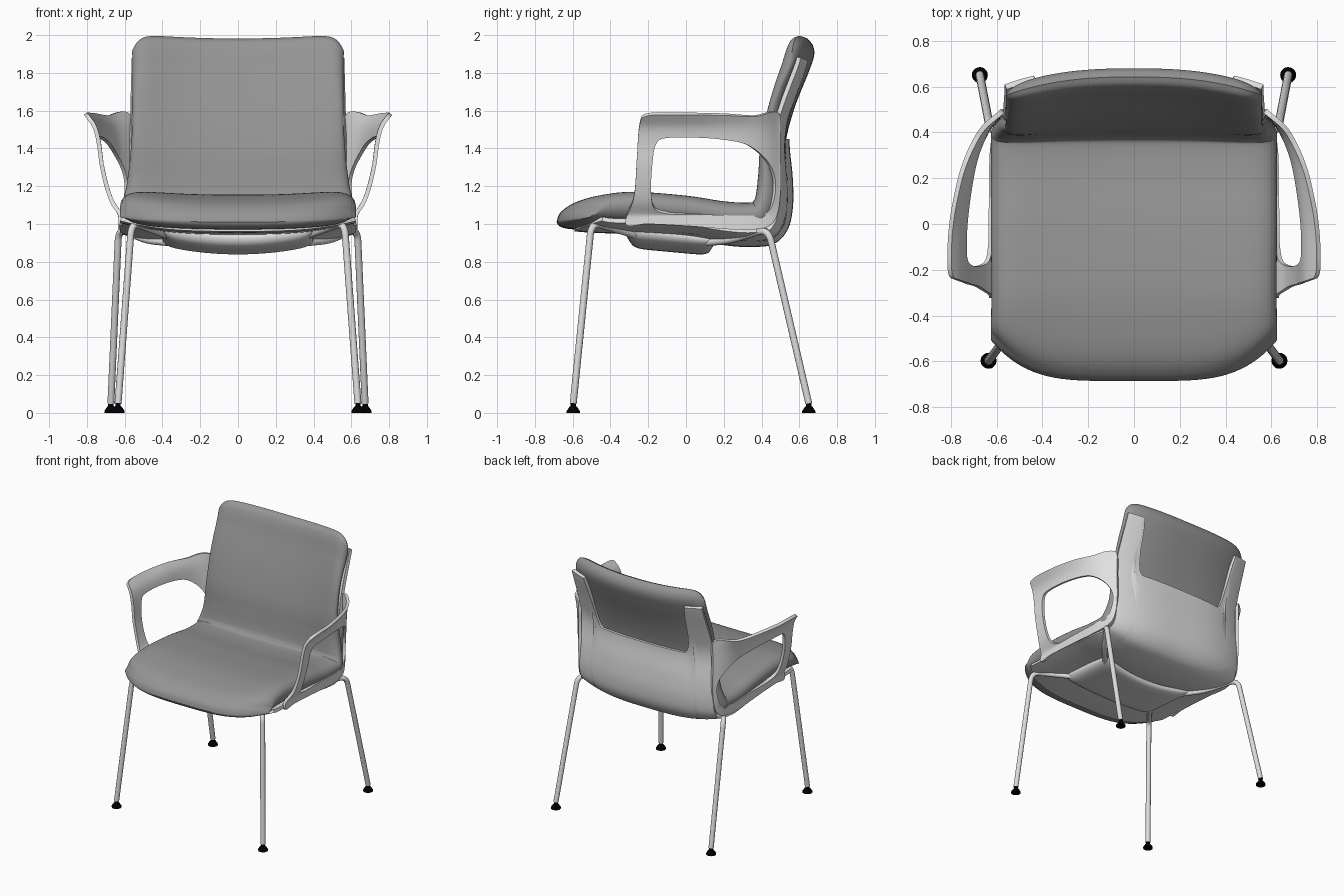
import bpy, bmesh, math
from mathutils import Vector

old = bpy.data.objects.get("Cube")
if old:
    bpy.data.objects.remove(old, do_unlink=True)


def material(name, v):
    m = bpy.data.materials.new(name)
    m.use_nodes = True
    m.diffuse_color = (v, v, v, 1)
    bsdf = next(n for n in m.node_tree.nodes if n.type == 'BSDF_PRINCIPLED')
    bsdf.inputs["Base Color"].default_value = (v, v, v, 1)
    return m


FABRIC = material("grey fabric", 0.3)
PLASTIC = material("light grey plastic", 0.75)
METAL = material("pale metal", 0.72)
RUBBER = material("black rubber", 0.0)


def spline(pts, per, closed=False):
    """Catmull-Rom through tuples of any size."""
    n, out = len(pts), []
    for i in range(n if closed else n - 1):
        q = [pts[(i + k) % n] if closed else pts[min(max(i + k, 0), n - 1)] for k in (-1, 0, 1, 2)]
        for s in range(per):
            t = s / per
            out.append(tuple(b + 0.5 * t * (c - a + t * (2 * a - 5 * b + 4 * c - d + t * (3 * (b - c) + d - a)))
                             for a, b, c, d in zip(*q)))
    return out if closed else out + [pts[-1]]


def ramp(x, table):
    """Smooth lookup (cubic between table entries)."""
    if x <= table[0][0]:
        return table[0][1]
    if x >= table[-1][0]:
        return table[-1][1]
    i = next(k for k in range(len(table) - 1) if x <= table[k + 1][0])

    def slope(k):
        (a, p), (b, q) = table[max(k - 1, 0)], table[min(k + 1, len(table) - 1)]
        return (q - p) / (b - a)
    (a, p), (b, q) = table[i], table[i + 1]
    h, t = b - a, (x - a) / (b - a)
    return (p + (q - p) * t * t * (3 - 2 * t)
            + h * t * (1 - t) * (slope(i) * (1 - t) - slope(i + 1) * t))


def finish(ob, mat, angle=40):
    ob.data.materials.clear()
    ob.data.materials.append(mat)
    bpy.ops.object.select_all(action='DESELECT')
    ob.select_set(True)
    bpy.context.view_layer.objects.active = ob
    bpy.ops.object.shade_smooth_by_angle(angle=math.radians(angle))


def grid(name, rows, mat, wrap_row=False, wrap_col=False, thick=0):
    """Skin a list of point rows; optionally give the sheet a thickness."""
    bm = bmesh.new()
    vs = [[bm.verts.new(p) for p in r] for r in rows]
    n, m = len(vs), len(vs[0])
    for i in range(n if wrap_col else n - 1):
        for j in range(m if wrap_row else m - 1):
            a, b = vs[i], vs[(i + 1) % n]
            bm.faces.new((a[j], a[(j + 1) % m], b[(j + 1) % m], b[j]))
    bmesh.ops.remove_doubles(bm, verts=bm.verts, dist=0.0005)
    bmesh.ops.recalc_face_normals(bm, faces=bm.faces)
    me = bpy.data.meshes.new(name)
    bm.to_mesh(me)
    bm.free()
    ob = bpy.data.objects.new(name, me)
    bpy.context.collection.objects.link(ob)
    finish(ob, mat)
    if thick:
        mod = ob.modifiers.new("thickness", 'SOLIDIFY')
        mod.thickness, mod.offset = thick, 0
        bpy.ops.object.modifier_apply(modifier=mod.name)
        finish(ob, mat)


def normals(path):
    out = []
    for i in range(len(path)):
        a, b = path[max(i - 1, 0)], path[min(i + 1, len(path) - 1)]
        d = Vector((b[0] - a[0], b[1] - a[1])).normalized()
        out.append((-d.y, d.x))
    return out


def front_round(y, u):
    return 0.2 * min(max((-0.2 - y) / 0.46, 0), 1) ** 2 * abs(u) ** 4


# Cushion: seat and back in one padded piece (upper y, z, lower y, z)
section = spline([
    (-.685, 1.01, -.685, 1.01), (-.665, 1.06, -.665, .985), (-.59, 1.11, -.6, .972), (-.46, 1.14, -.48, .972),
    (-.27, 1.155, -.26, .97), (0, 1.135, 0, .953), (.2, 1.105, .2, .925), (.34, 1.098, .41, .935),
    (.375, 1.12, .47, .97), (.39, 1.17, .51, 1.04), (.402, 1.26, .535, 1.15), (.422, 1.4, .525, 1.4),
    (.475, 1.6, .57, 1.6), (.55, 1.82, .648, 1.8), (.58, 1.915, .678, 1.89), (.607, 1.965, .672, 1.945),
    (.642, 1.982, .642, 1.982)], 6)
mid = [((a + c) / 2, (b + d) / 2) for a, b, c, d in section]
us = [math.sin(math.pi / 2 * k / 24) for k in range(-24, 25)]
rows = []
for (uy, uz, ly, lz), (my, mz), (ny, nz) in zip(section, mid, normals(mid)):
    w = ramp(mz, [(1.05, .625), (1.2, .59), (1.5, .56), (2, .56)])
    hy, hz = (uy - ly) / 2, (uz - lz) / 2
    top = min(max((mz - 1.6) / 0.38, 0), 1)
    bend = ramp(mz, [(1.05, .035), (1.3, .045), (1.75, .08)])

    def point(u, side):
        r = side * math.sqrt(max(1 - abs(u) ** 10, 0))
        k = bend * abs(u) ** 2.5
        z = mz + hz * r + nz * k * (1 - top) + top * (.025 * u * u - .09 * abs(u) ** 16)
        return (w * u, my + hy * r + ny * k + front_round(my, u), z)
    rows.append([point(u, 1) for u in us] + [point(u, -1) for u in us[-2:0:-1]])
grid("cushion", rows, FABRIC, wrap_row=True)

# Shell: seat pan sweeping up into the back, cut away between two uprights
path = spline([(-.59, .973), (-.5, .966), (-.3, .957), (0, .935), (.2, .9), (.34, .89), (.46, .905),
               (.53, .98), (.555, 1.1), (.553, 1.25), (.537, 1.45), (.575, 1.6), (.65, 1.8), (.67, 1.86)], 8)
norm = normals(path)
low = next(i for i, p in enumerate(path) if p[1] > 1.44) / (len(path) - 1)
columns = []
for k in range(-40, 41):
    u = k / 40
    t = min(max((abs(u) - .6) / .175, 0), 1)
    limit = low + (1 - low) * t ** 3
    col = []
    for s in range(81):
        f = s / 80 * limit * (len(path) - 1)
        i = min(int(f), len(path) - 2)
        y, z = (path[i][c] + (path[i + 1][c] - path[i][c]) * (f - i) for c in (0, 1))
        ny, nz = norm[i]
        w = ramp(y, [(.3, .62), (.56, .575)]) if z < 1.25 else ramp(z, [(1.25, .575), (1.8, .56)])
        b = ramp(y, [(-.4, .055), (.2, .075)]) * abs(u) ** 3
        col.append((w * u, y + ny * b + front_round(y, u), z + nz * b))
    columns.append(col)
grid("shell", columns, PLASTIC, thick=.024)

# Arms: open flared side panels (outer y, z, inner y, z)
loop = spline([
    (-.32, 1.0, -.17, 1.09), (-.275, 1.15, -.185, 1.2), (-.26, 1.35, -.175, 1.35), (-.245, 1.53, -.16, 1.42),
    (-.2, 1.58, -.12, 1.455), (0, 1.583, .02, 1.46), (.2, 1.58, .18, 1.45), (.36, 1.572, .32, 1.42),
    (.485, 1.585, .42, 1.34), (.495, 1.4, .465, 1.24), (.495, 1.15, .46, 1.13), (.45, 1.0, .42, 1.06),
    (.3, .97, .3, 1.045), (0, .99, 0, 1.055), (-.2, 1.0, -.1, 1.06)], 8, closed=True)
flare = [(1.05, 0), (1.13, .05), (1.29, .095), (1.44, .117), (1.52, .14), (1.59, .19)]
reach = [(-.2, 1), (0, .95), (.2, .75), (.3, .59), (.4, .36), (.49, .0)]
for side, label in ((1, "left"), (-1, "right")):
    rows = []
    for oy, oz, iy, iz in loop:
        row = []
        for k in range(9):
            y, z = oy + (iy - oy) * k / 8, oz + (iz - oz) * k / 8
            x = ramp(y, [(.2, .622), (.32, .618), (.43, .6), (.5, .572)]) + ramp(z, flare) * ramp(y, reach)
            row.append((side * x, y, z))
        rows.append(row)
    grid(label + "_arm", rows, PLASTIC, wrap_col=True, thick=.022)

# Mount: bowed block under the seat that holds the legs
rows = []
for i in range(25):
    v = -math.cos(math.pi * i / 24)
    row, top = [], []
    for u in us:
        r = math.sqrt(max(1 - v ** 8, 0)) * math.sqrt(max(1 - u ** 14, 0))
        y = -.085 + v * (.245 - .03 * (1 - u * u))
        z = .897 - .03 * v + .045 * u * u
        row.append((.4 * u, y, z - r * (.045 - .01 * v)))
        top.append((.4 * u, y, z + r * .03))
    rows.append(row + top[-2:0:-1])
grid("seat_mount", rows, PLASTIC, wrap_row=True)


# Legs: bent tubes with rubber feet
def tube(name, pts, radius, bend):
    pts = [Vector(p) for p in pts]
    line = [pts[0]]
    for a, b, c in zip(pts, pts[1:], pts[2:]):
        p, q = b + (a - b).normalized() * bend, b + (c - b).normalized() * bend
        line += [p.lerp(b, t / 8).lerp(b.lerp(q, t / 8), t / 8) for t in range(9)]
    line.append(pts[-1])
    cu = bpy.data.curves.new(name, 'CURVE')
    cu.dimensions, cu.bevel_depth, cu.bevel_resolution, cu.use_fill_caps = '3D', radius, 4, True
    sp = cu.splines.new('POLY')
    sp.points.add(len(line) - 1)
    for s, p in zip(sp.points, line):
        s.co = (*p, 1)
    ob = bpy.data.objects.new(name, cu)
    bpy.context.collection.objects.link(ob)
    bpy.ops.object.select_all(action='DESELECT')
    ob.select_set(True)
    bpy.context.view_layer.objects.active = ob
    bpy.ops.object.convert(target='MESH')
    finish(bpy.context.object, METAL)


foot = [(0, 0), (.035, 0), (.035, .01), (.02, .032), (.014, .036), (.014, .06), (0, .06)]
legs = {"front": [(.635, -.597, .05), (.563, -.5, 1.01), (.36, -.25, .935)],
        "rear": [(.673, .65, .05), (.632, .435, .975), (.48, .23, .912), (.36, .1, .9)]}
for end, pts in legs.items():
    for side, label in ((1, "left"), (-1, "right")):
        tube(f"{end}_{label}_leg", [(side * x, y, z) for x, y, z in pts], .0185, .07)
        cx, cy = side * pts[0][0], pts[0][1]
        rings = [[(cx + r * math.cos(a * math.pi / 10), cy + r * math.sin(a * math.pi / 10), z)
                  for a in range(20)] for r, z in foot]
        grid(f"{end}_{label}_foot", rings, RUBBER, wrap_row=True)
